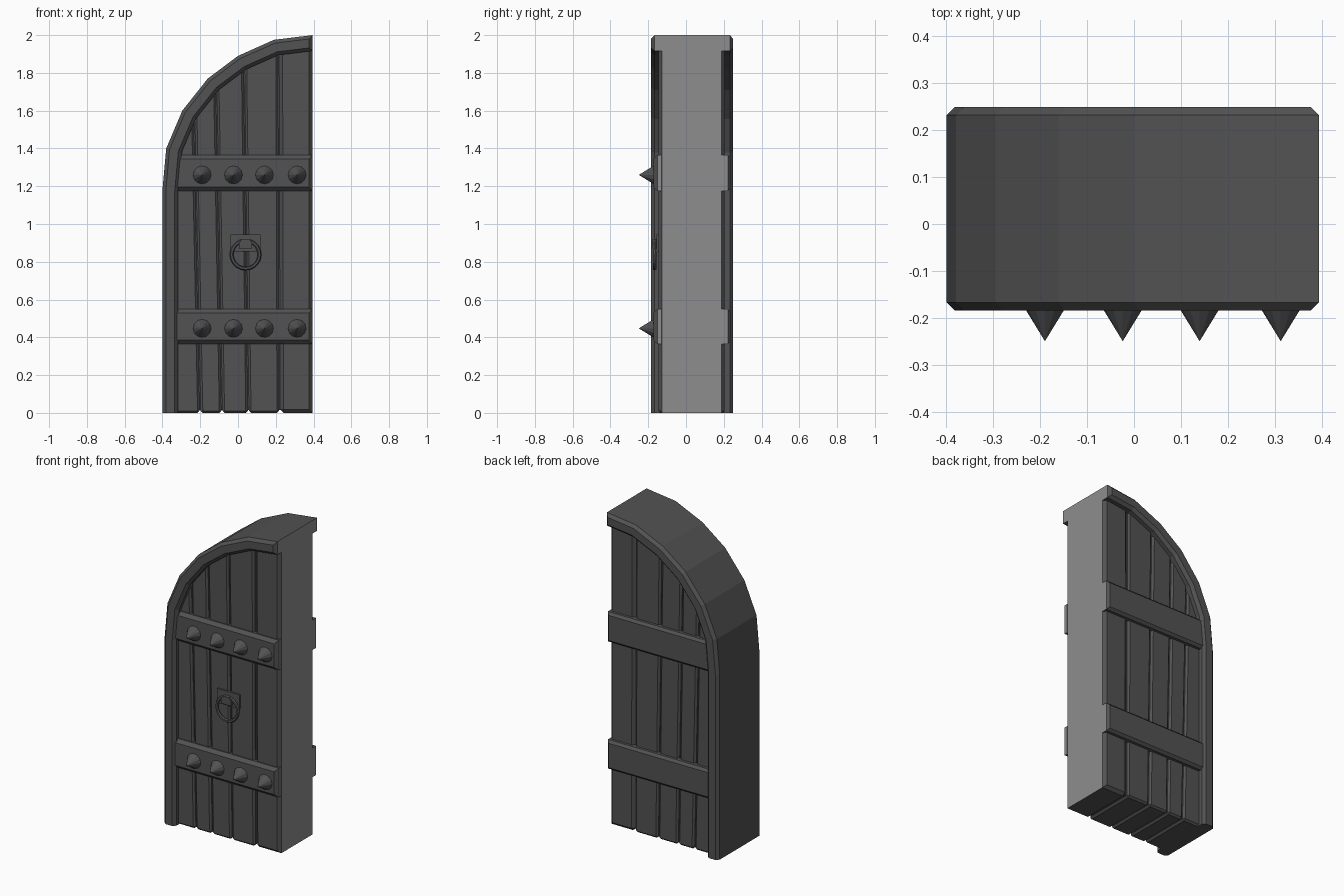
import bpy, bmesh, math
from mathutils import Vector

if "Cube" in bpy.data.objects:
    bpy.data.objects.remove(bpy.data.objects["Cube"])

OUTER = [(-0.40, 0), (-0.40, 1.18), (-0.38, 1.40), (-0.295, 1.60), (-0.16, 1.77),
         (0.0, 1.89), (0.19, 1.975), (0.395, 2.0)]


def material(name, grey):
    m = bpy.data.materials.new(name)
    m.diffuse_color = (grey, grey, grey, 1)
    m.use_nodes = True
    m.node_tree.nodes["Principled BSDF"].inputs["Base Color"].default_value = m.diffuse_color
    return m


dark = material("dark_wood", 0.085)
light = material("cut_side", 0.27)


def offset(pts, d):
    """Mitred inward offset of an open path; the ends stay on z=0 and x=0.395."""
    v = [Vector(p) for p in pts]
    normals = []
    for a, b in zip(v, v[1:]):
        t = (b - a).normalized()
        normals.append(Vector((t.y, -t.x)))
    out = [(v[0].x + d, 0)]
    for i in range(1, len(v) - 1):
        m = (normals[i - 1] + normals[i]).normalized()
        p = v[i] + m * d / m.dot(normals[i])
        out.append((p.x, p.y))
    out.append((v[-1].x, v[-1].y - d / abs(normals[-1].y)))
    return out


def height(path, x):
    for (x0, z0), (x1, z1) in zip(path[1:], path[2:]):
        if x <= x1:
            return z0 + (z1 - z0) * (x - x0) / (x1 - x0)
    return path[-1][1]


def prism(name, pts, y0, y1, bevel=0.0, keep_base=False):
    """Extrude an x-z outline along y and chamfer its edges."""
    bm = bmesh.new()
    front = bm.faces.new([bm.verts.new((x, y0, z)) for x, z in pts])
    res = bmesh.ops.extrude_face_region(bm, geom=[front])
    for v in res["geom"]:
        if isinstance(v, bmesh.types.BMVert):
            v.co.y = y1
    bmesh.ops.recalc_face_normals(bm, faces=bm.faces)
    if bevel:
        edges = []
        for e in bm.edges:
            a, b = (v.co for v in e.verts)
            rim = abs(a.y - b.y) < 1e-5 and not (a.z < 1e-4 and b.z < 1e-4)
            inner = not keep_base and e.calc_face_angle(0) > 0.8 and min(a.x, b.x) < 0.39
            if rim or inner:
                edges.append(e)
        bmesh.ops.bevel(bm, geom=edges, offset=bevel, segments=1,
                        affect='EDGES', clamp_overlap=True)
    # The flat cut side on +x is lighter
    bm.normal_update()
    for f in bm.faces:
        if f.normal.x > 0.99 and f.calc_center_median().x > 0.385:
            f.material_index = 1
    me = bpy.data.meshes.new(name)
    bm.to_mesh(me)
    bm.free()
    ob = bpy.data.objects.new(name, me)
    bpy.context.collection.objects.link(ob)
    me.materials.append(dark)
    me.materials.append(light)
    return ob


def box(name, x0, x1, y0, y1, z0, z1, bevel=0.0):
    return prism(name, [(x0, z0), (x1, z0), (x1, z1), (x0, z1)], y0, y1, bevel)


# Arched frame
prism("arch_frame", OUTER + offset(OUTER, 0.083)[::-1], -0.185, 0.25, 0.018, True)

# Core behind the plank seams
mid = offset(OUTER, 0.045)
core = [(x, z) for x, z in mid[1:-1]]
prism("door_core", [(mid[0][0], 0.015)] + core + [(0.36, height(mid, 0.36)), (0.36, 0.015)],
      -0.127, 0.187)

# Planks, with slightly slanting seams given as (bottom x, top x)
seams = [(-0.355, -0.355), (-0.2, -0.232), (-0.085, -0.115), (0.055, 0.032),
         (0.22, 0.215), (0.395, 0.395)]
for i, ((b0, t0), (b1, t1)) in enumerate(zip(seams, seams[1:])):
    g0 = 0.0 if i == 0 else 0.003
    g1 = 0.0 if i == 4 else 0.003
    l, r = t0 + g0, t1 - g1
    top = [p for p in mid[2:-1] if l + 0.02 < p[0] < r - 0.02]
    top = [(l, height(mid, l) if i else 1.2)] + top + [(r, height(mid, r))]
    prism(f"plank_{i + 1}", [(b0 + g0, 0)] + top + [(b1 - g1, 0)],
          -0.145, 0.205, 0.018 if i == 4 else 0.011)

# Cross straps with rows of spikes
for label, z0, z1 in (("lower", 0.365, 0.55), ("upper", 1.175, 1.365)):
    box(f"{label}_front_strap", -0.36, 0.395, -0.172, -0.11, z0, z1, 0.02)
    box(f"{label}_back_strap", -0.36, 0.395, 0.17, 0.237, z0, z1, 0.015)
    for x in (-0.19, -0.024, 0.14, 0.313):
        bpy.ops.mesh.primitive_cone_add(vertices=12, radius1=0.049, depth=0.08,
                                        location=(x, -0.21, (z0 + z1) / 2 - 0.01),
                                        rotation=(math.pi / 2, 0, 0))
        spike = bpy.context.object
        spike.name = f"{label}_spike"
        spike.data.materials.append(dark)

# Ring handle: plate, staple, ring
box("handle_plate", -0.04, 0.12, -0.156, -0.14, 0.855, 0.945)
prism("handle_staple", [(0.005, 0.87), (0.075, 0.87), (0.075, 0.9), (0.06, 0.92),
                        (0.02, 0.92), (0.005, 0.9)], -0.178, -0.15)
bpy.ops.mesh.primitive_torus_add(major_segments=20, minor_segments=6, major_radius=0.074,
                                 minor_radius=0.01, location=(0.04, -0.163, 0.838),
                                 rotation=(math.pi / 2 - 0.04, 0, 0))
ring = bpy.context.object
ring.name = "handle_ring"
ring.data.materials.append(dark)
